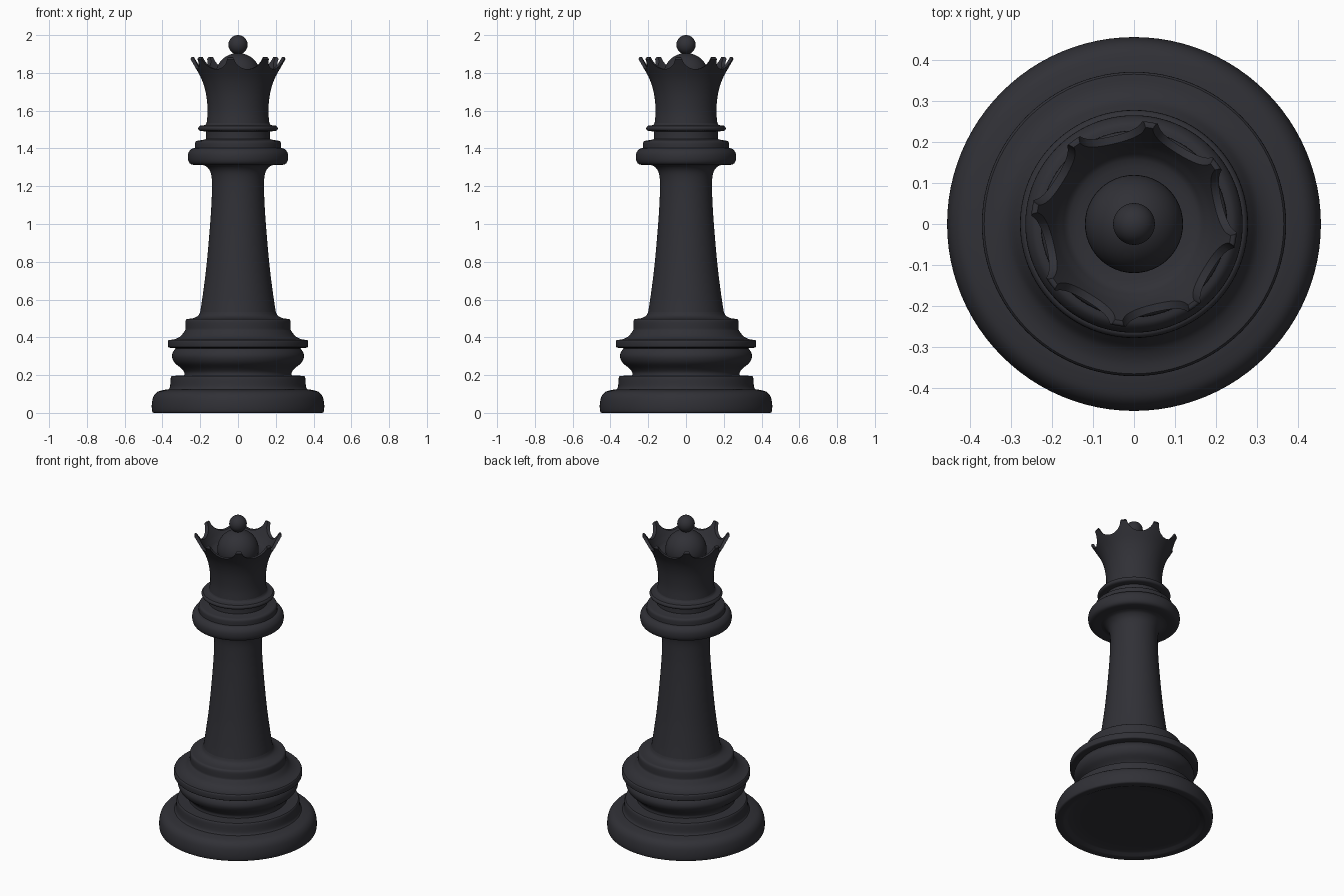
import bpy, bmesh
from math import sin, cos, pi, radians
from mathutils import Vector, Matrix

if "Cube" in bpy.data.objects:
    bpy.data.objects.remove(bpy.data.objects["Cube"])

SEG = 96
mat = bpy.data.materials.new("black_lacquer")
mat.diffuse_color = (0.03, 0.03, 0.037, 1)
mat.use_nodes = True
mat.node_tree.nodes["Principled BSDF"].inputs["Base Color"].default_value = mat.diffuse_color


def spline(pts, steps=4):
    """Smooth curve through (radius, z) points; a repeated point is a sharp corner."""
    p = [Vector(q) for q in pts]
    p = [p[0]] + p + [p[-1]]
    out = []
    for a, b, c, d in zip(p, p[1:], p[2:], p[3:]):
        if (b - c).length < 1e-6:
            continue
        for k in range(steps):
            t = k / steps
            out.append(0.5 * (2 * b + (c - a) * t + (2 * a - 5 * b + 4 * c - d) * t * t
                              + (3 * b - a - 3 * c + d) * t ** 3))
    return out + [p[-1]]


def finish(ob):
    ob.data.materials.clear()
    ob.data.materials.append(mat)
    bpy.ops.object.select_all(action='DESELECT')
    ob.select_set(True)
    bpy.context.view_layer.objects.active = ob
    bpy.ops.object.shade_smooth_by_angle(angle=radians(40))


def link(name, bm):
    me = bpy.data.meshes.new(name)
    bm.to_mesh(me)
    bm.free()
    ob = bpy.data.objects.new(name, me)
    bpy.context.collection.objects.link(ob)
    return ob


def lathe(name, pts):
    prof = spline(pts)
    bm = bmesh.new()
    rings = [[bm.verts.new((max(r, 0) * cos(2 * pi * j / SEG), max(r, 0) * sin(2 * pi * j / SEG), z))
              for j in range(SEG)] for r, z in prof]
    for lo, hi in zip(rings, rings[1:]):
        for j in range(SEG):
            k = (j + 1) % SEG
            bm.faces.new((lo[j], lo[k], hi[k], hi[j]))
    bmesh.ops.remove_doubles(bm, verts=bm.verts, dist=1e-5)
    return link(name, bm)


# Foot with a shallow recess underneath
finish(lathe("foot", [
    (0, .015), (.38, .015), (.38, .015), (.41, 0), (.41, 0), (.445, 0), (.455, .012), (.456, .05),
    (.447, .088), (.425, .112), (.39, .122), (.368, .125), (.368, .125),
    (.360, .14), (.356, .185), (.350, .196), (.350, .196), (.285, .198)]))

# Swelling ring, thin disc and upper collar
finish(lathe("lower_rings", [
    (.285, .198), (.285, .198), (.285, .215), (.30, .235), (.335, .265), (.349, .295), (.345, .32),
    (.33, .342), (.33, .342), (.365, .346), (.371, .355), (.371, .378), (.366, .386), (.366, .386),
    (.335, .39), (.305, .405), (.285, .43), (.278, .44), (.278, .44),
    (.278, .485), (.270, .497), (.270, .497), (.235, .502), (.21, .515), (.20, .535)]))

# Tapering stem
finish(lathe("stem", [
    (.20, .535), (.187, .62), (.169, .76), (.154, .92), (.142, 1.08), (.138, 1.18),
    (.139, 1.24), (.148, 1.28), (.168, 1.305), (.19, 1.313)]))

# Neck collar: thick ring, step and thin disc
finish(lathe("neck_rings", [
    (.19, 1.313), (.235, 1.313), (.256, 1.322), (.265, 1.345), (.263, 1.375), (.247, 1.397),
    (.228, 1.402), (.228, 1.402), (.227, 1.43), (.220, 1.44), (.220, 1.44),
    (.175, 1.448), (.170, 1.455), (.170, 1.49), (.170, 1.49),
    (.203, 1.494), (.211, 1.507), (.203, 1.52), (.203, 1.52), (.175, 1.524), (.166, 1.535)]))

# Flared hollow crown
crown = lathe("crown", [
    (0, 1.535), (0, 1.535), (.166, 1.535), (.166, 1.535), (.161, 1.59), (.164, 1.65), (.174, 1.71),
    (.194, 1.77), (.224, 1.825), (.252, 1.872), (.252, 1.872), (.249, 1.882), (.238, 1.884),
    (.238, 1.884), (.205, 1.825), (.178, 1.785), (.14, 1.76), (0, 1.75)])

# Eight radial cylinders scallop the rim
bm = bmesh.new()
for i in range(8):
    a = radians(36 + 22.5 + 45 * i)
    m = (Matrix.Rotation(a, 4, 'Z') @ Matrix.Translation((.24, 0, 1.905))
         @ Matrix.Rotation(pi / 2, 4, 'Y'))
    bmesh.ops.create_cone(bm, cap_ends=True, segments=48, radius1=.085, radius2=.085,
                          depth=.16, matrix=m)
cutter = link("crown_cutter", bm)
cutter.hide_render = True
mod = crown.modifiers.new("scallops", 'BOOLEAN')
mod.operation, mod.object, mod.solver = 'DIFFERENCE', cutter, 'EXACT'
mod.use_self = True
bpy.context.view_layer.objects.active = crown
bpy.ops.object.modifier_apply(modifier=mod.name)
bpy.data.objects.remove(cutter)
finish(crown)

# Dome inside the crown and the ball on top
for name, r, z in (("dome", .12, 1.785), ("top_ball", .051, 1.949)):
    bpy.ops.mesh.primitive_uv_sphere_add(segments=48, ring_count=24, radius=r, location=(0, 0, z))
    bpy.context.object.name = name
    finish(bpy.context.object)
